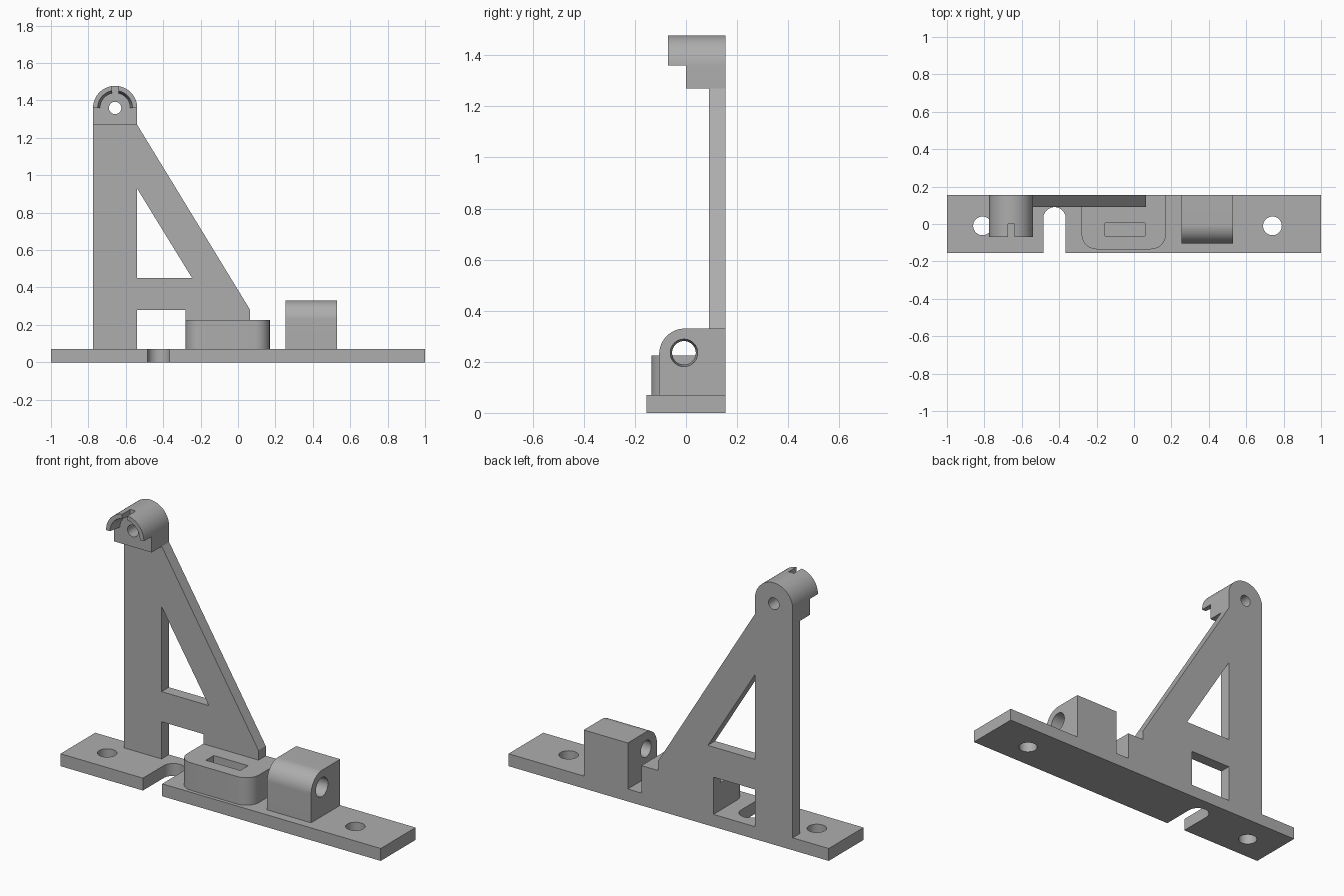
import bpy, bmesh
from math import pi, sin, cos, radians
from mathutils import Vector

cube = bpy.data.objects.get("Cube")
if cube:
    bpy.data.objects.remove(cube, do_unlink=True)

grey = bpy.data.materials.new("plain grey")
grey.use_nodes = True
grey.diffuse_color = (0.42, 0.42, 0.42, 1)
grey.node_tree.nodes["Principled BSDF"].inputs["Base Color"].default_value = grey.diffuse_color


def arc(cu, cv, r, start, end, n=24):
    angles = [radians(start + (end - start) * i / n) for i in range(n + 1)]
    return [(cu + r * cos(a), cv + r * sin(a)) for a in angles]


def prism(name, outline, axis, low, high):
    """Extrude a 2D outline along an axis; the outline uses the other two axes in order."""
    def place(u, v, w):
        return {"x": (w, u, v), "y": (u, w, v), "z": (u, v, w)}[axis]
    bm = bmesh.new()
    face = bm.faces.new([bm.verts.new(place(u, v, low)) for u, v in outline])
    extruded = bmesh.ops.extrude_face_region(bm, geom=[face])["geom"]
    shift = Vector(place(0, 0, high - low))
    bmesh.ops.translate(bm, vec=shift, verts=[g for g in extruded if isinstance(g, bmesh.types.BMVert)])
    bmesh.ops.recalc_face_normals(bm, faces=bm.faces)
    mesh = bpy.data.meshes.new(name)
    bm.to_mesh(mesh)
    bm.free()
    mesh.materials.append(grey)
    obj = bpy.data.objects.new(name, mesh)
    bpy.context.collection.objects.link(obj)
    return obj


def rect(u0, u1, v0, v1):
    return [(u0, v0), (u1, v0), (u1, v1), (u0, v1)]


def cone(location, r1, r2, depth, rotation=(0, 0, 0)):
    bpy.ops.mesh.primitive_cone_add(vertices=48, radius1=r1, radius2=r2, depth=depth,
                                    location=location, rotation=rotation)
    obj = bpy.context.object
    obj.data.materials.append(grey)
    return obj


def cut(obj, *cutters):
    """Subtract the cutters, keep the result and remove the cutters."""
    for c in cutters:
        mod = obj.modifiers.new("cut", "BOOLEAN")
        mod.operation, mod.solver, mod.object = "DIFFERENCE", "EXACT", c
    bpy.context.view_layer.update()
    result = obj.evaluated_get(bpy.context.evaluated_depsgraph_get())
    mesh = bpy.data.meshes.new_from_object(result)
    obj.modifiers.clear()
    obj.data = mesh
    for c in cutters:
        bpy.data.objects.remove(c, do_unlink=True)
    return obj


BACK, FLOOR = 0.155, 0.07
TOP_X, TOP_Z, TOP_R = -0.657, 1.36, 0.118
along_y = (pi / 2, 0, 0)
along_x = (0, pi / 2, 0)

# Base plate with two screw holes and an open slot
base = prism("base_plate", rect(-1, 1, -BACK, BACK), "z", 0, FLOOR)
slot = [(-0.485, -0.3), (-0.365, -0.3)] + arc(-0.425, 0.03, 0.06, 0, 180)
cut(base, cone((-0.81, -0.01, 0.03), 0.05, 0.05, 0.3), cone((0.74, -0.01, 0.03), 0.05, 0.05, 0.3),
    prism("slot_cutter", slot, "z", -0.1, 0.2))

# Upright braced arm with a triangular window
arm = prism("braced_arm", [(-0.775, FLOOR), (-0.54, FLOOR), (-0.54, 0.28), (-0.28, 0.28),
                           (-0.28, 0.225), (0.065, 0.225), (0.065, 0.28),
                           (-0.539, 1.27), (-0.775, 1.27)], "y", 0.09, BACK)
cut(arm, prism("window_cutter", [(-0.54, 0.45), (-0.245, 0.45), (-0.54, 0.93)], "y", 0, 0.3))

# Rounded head with a pin hole
head_outline = [(TOP_X - TOP_R, 1.27), (TOP_X + TOP_R, 1.27)] + arc(TOP_X, TOP_Z, TOP_R, 0, 180, 32)
head = prism("head", head_outline, "y", 0, BACK)
cut(head, cone((TOP_X, 0.08, TOP_Z), 0.033, 0.033, 0.4, along_y))

# Notched half collar in front of the head, flared on the inside
collar = prism("half_collar", arc(TOP_X, TOP_Z, TOP_R, 0, 180, 32), "y", -0.07, 0)
cut(collar, cone((TOP_X, -0.035, TOP_Z), 0.078, 0.096, 0.1, along_y),
    prism("notch_cutter", rect(TOP_X - 0.017, TOP_X + 0.017, 1.4, 1.6), "y", -0.2, 0.1))

# Middle block with rounded front corners and a pocket
block_outline = ([(0.17, BACK), (-0.28, BACK)] + arc(-0.2, -0.055, 0.08, 180, 270, 12)
                 + arc(0.09, -0.055, 0.08, 270, 360, 12))
block = prism("pocket_block", block_outline, "z", FLOOR, 0.225)
cut(block, prism("pocket_cutter", rect(-0.155, 0.06, -0.065, 0.005), "z", 0.14, 0.4))

# Bearing block with a rounded front edge and a tapered cross hole
bearing_outline = [(-0.105, FLOOR), (BACK, FLOOR), (BACK, 0.33)] + arc(-0.005, 0.23, 0.1, 90, 180)
bearing = prism("bearing_block", bearing_outline, "x", 0.255, 0.53)
cut(bearing, cone((0.3925, -0.008, 0.235), 0.046, 0.054, 0.3, along_x))

# Smooth the round surfaces, keep edges sharp
bpy.ops.object.select_all(action="DESELECT")
for part in (base, arm, head, collar, block, bearing):
    part.select_set(True)
    bpy.context.view_layer.objects.active = part
bpy.ops.object.shade_smooth_by_angle(angle=radians(30))
